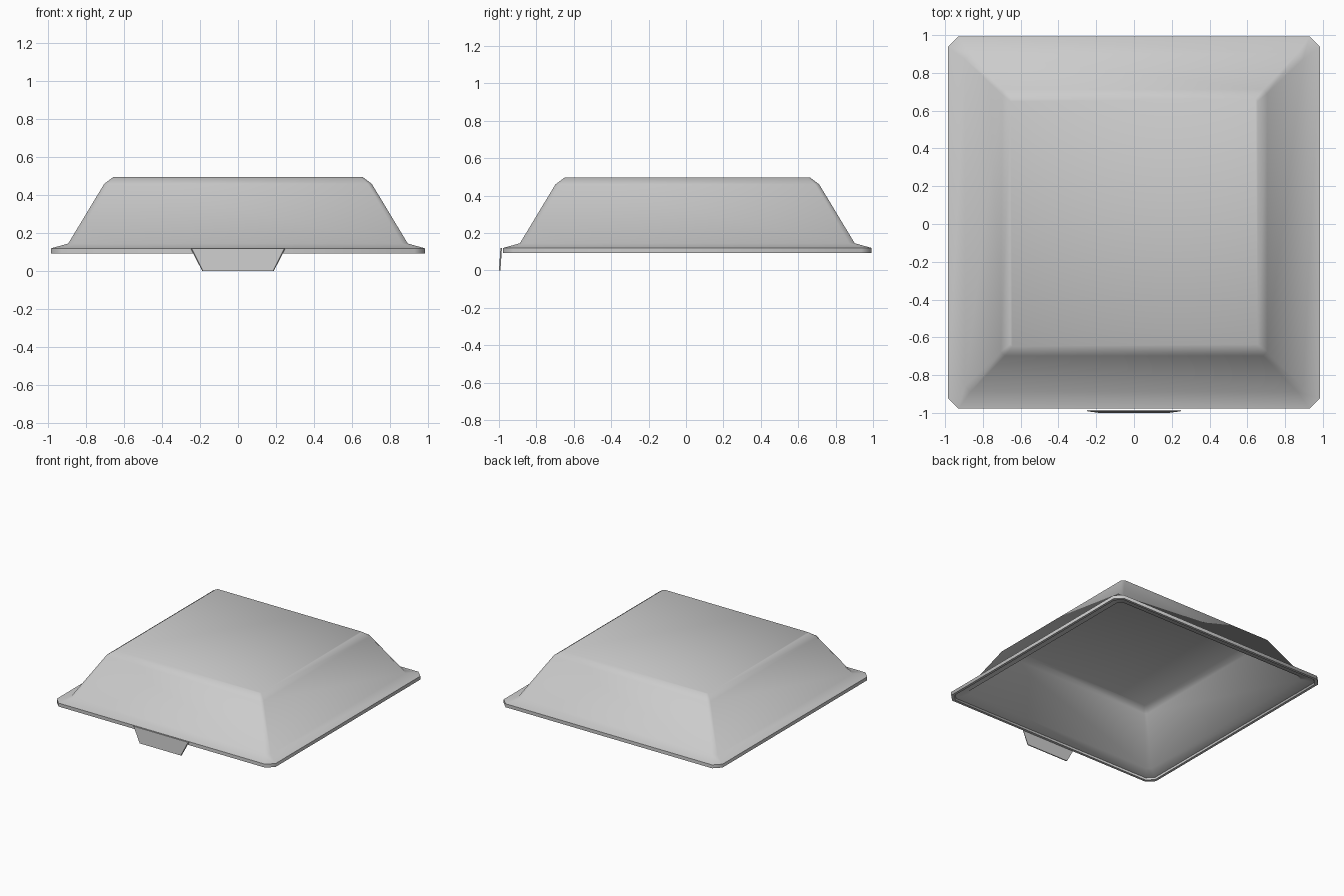
import bpy, bmesh, math

cube = bpy.data.objects.get("Cube")
if cube:
    bpy.data.objects.remove(cube, do_unlink=True)

grey = bpy.data.materials.new("light grey plastic")
grey.use_nodes = True
colour = (0.6, 0.6, 0.6, 1)
grey.diffuse_color = colour
grey.node_tree.nodes["Principled BSDF"].inputs["Base Color"].default_value = colour

CENTRE_Y = 0.007


def finish(bm, name, angle):
    bmesh.ops.recalc_face_normals(bm, faces=bm.faces)
    mesh = bpy.data.meshes.new(name)
    bm.to_mesh(mesh)
    bm.free()
    mesh.materials.append(grey)
    obj = bpy.data.objects.new(name, mesh)
    bpy.context.collection.objects.link(obj)
    bpy.ops.object.select_all(action='DESELECT')
    obj.select_set(True)
    bpy.context.view_layer.objects.active = obj
    bpy.ops.object.shade_smooth_by_angle(angle=math.radians(angle))
    return obj


def ring(bm, half, z, cut):
    """Square loop with cut corners."""
    verts = []
    for i in range(4):
        c, s = round(math.cos(i * math.pi / 2)), round(math.sin(i * math.pi / 2))
        for x, y in ((half, half - cut), (half - cut, half)):
            verts.append(bm.verts.new((c * x - s * y, s * x + c * y + CENTRE_Y, z)))
    return verts


# Hollow lid: outer skin from the crown to the rim, then the inner skin back up
profile = [
    (0.655, 0.497, 0.012), (0.705, 0.46, 0.022), (0.895, 0.145, 0.03),
    (0.985, 0.12, 0.055), (0.985, 0.092, 0.055),
    (0.965, 0.092, 0.05), (0.962, 0.108, 0.05),
    (0.882, 0.13, 0.028), (0.692, 0.447, 0.02), (0.645, 0.482, 0.01),
]
bm = bmesh.new()
rings = [ring(bm, *p) for p in profile]
for a, b in zip(rings, rings[1:]):
    for i in range(8):
        j = (i + 1) % 8
        bm.faces.new((a[i], a[j], b[j], b[i]))
bm.faces.new(rings[0])
bm.faces.new(rings[-1])
finish(bm, "lid", 50)

# Thin pull tab hanging from the front rim
bm = bmesh.new()
outline = [(-0.245, 0.12), (-0.185, 0.0), (0.185, 0.0), (0.245, 0.12)]
face = bm.faces.new([bm.verts.new((x, -1.0, z)) for x, z in outline])
sheet = bmesh.ops.extrude_face_region(bm, geom=[face])
for v in sheet["geom"]:
    if isinstance(v, bmesh.types.BMVert):
        v.co.y += 0.008
        v.co.x *= 1.02
# Join the tab's top to the rim
for v in bm.verts:
    if v.co.z > 0.1:
        v.co.y += 0.008
finish(bm, "pull_tab", 30)
